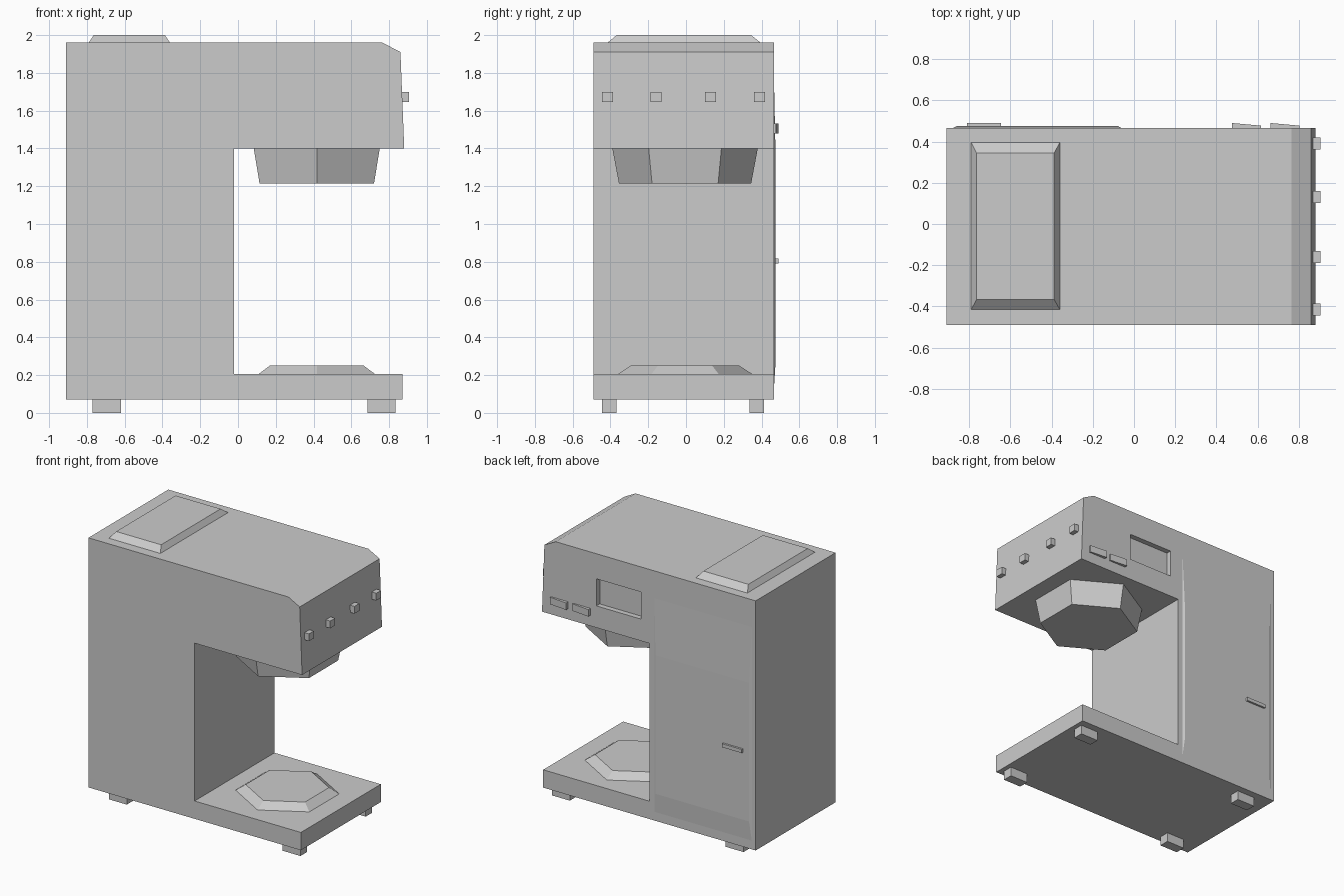
import bpy, bmesh, math

if "Cube" in bpy.data.objects:
    bpy.data.objects.remove(bpy.data.objects["Cube"])


def make(name, verts, faces):
    mesh = bpy.data.meshes.new(name)
    mesh.from_pydata(verts, [], faces)
    bm = bmesh.new()
    bm.from_mesh(mesh)
    bmesh.ops.recalc_face_normals(bm, faces=bm.faces)
    bm.to_mesh(mesh)
    bm.free()
    obj = bpy.data.objects.new(name, mesh)
    bpy.context.collection.objects.link(obj)
    return obj


def loft(name, a, b):
    """Solid between two matching rings of points."""
    n = len(a)
    sides = [(i, (i + 1) % n, n + (i + 1) % n, n + i) for i in range(n)]
    return make(name, a + b, sides + [tuple(range(n)), tuple(range(n, 2 * n))])


def rect(x0, x1, y0, y1, z):
    return [(x0, y0, z), (x1, y0, z), (x1, y1, z), (x0, y1, z)]


def box(name, x0, x1, y0, y1, z0, z1):
    return loft(name, rect(x0, x1, y0, y1, z0), rect(x0, x1, y0, y1, z1))


def hexagon(r, z, cx=0.417, cy=-0.005):
    # corners point along y
    return [(cx + r * math.sin(i * math.pi / 3), cy + r * math.cos(i * math.pi / 3), z)
            for i in range(6)]


Y0, Y1 = -0.49, 0.466

# C-shaped body
profile = [(-0.91, 0.07), (0.87, 0.07), (0.87, 0.205), (-0.02, 0.205), (-0.02, 1.40),
           (0.88, 1.40), (0.86, 1.91), (0.765, 1.96), (-0.91, 1.96)]
body = loft("body", [(x, Y0, z) for x, z in profile], [(x, Y1, z) for x, z in profile])

# Recessed display window
cutter = box("display_cutter", 0.05, 0.424, Y1 - 0.04, Y1 + 0.1, 1.565, 1.77)
cutter.hide_render = True
mod = body.modifiers.new("display_recess", 'BOOLEAN')
mod.operation = 'DIFFERENCE'
mod.solver = 'EXACT'
mod.object = cutter
bpy.context.view_layer.objects.active = body
bpy.ops.object.modifier_apply(modifier=mod.name)
bpy.data.objects.remove(cutter)

# Bevelled lid
loft("water_lid", rect(-0.79, -0.36, -0.415, 0.395, 1.96),
     rect(-0.764, -0.387, -0.367, 0.345, 2.0))

# Filter basket and warming plate
loft("filter_basket", hexagon(0.35, 1.215), hexagon(0.385, 1.40))
loft("warming_plate", hexagon(0.357, 0.205), hexagon(0.287, 0.25))

# Feet
for i, x in enumerate((-0.77, 0.685)):
    for j, y in enumerate((-0.445, 0.335)):
        box(f"foot_{i}{j}", x, x + 0.15, y, y + 0.077, 0, 0.07)

# Knobs on the end of the head
for i, y in enumerate((-0.415, -0.16, 0.13, 0.39)):
    box(f"knob_{i}", 0.85, 0.905, y - 0.029, y + 0.029, 1.645, 1.70)

# Wedge buttons beside the display
for i, x in enumerate((0.475, 0.662)):
    ring = [(x, 0.45), (x + 0.142, 0.45), (x + 0.142, 0.477), (x, 0.49)]
    loft(f"side_button_{i}", [(a, b, 1.48) for a, b in ring], [(a, b, 1.533) for a, b in ring])

# Slightly raised side door and its handle
outer = [(-0.88, 0.12), (-0.06, 0.12), (-0.06, 1.80), (-0.88, 1.80)]
inner = [(-0.86, 0.28), (-0.077, 0.28), (-0.077, 1.33), (-0.86, 1.33)]
loft("side_door", [(x, Y1 - 0.001, z) for x, z in outer], [(x, 0.475, z) for x, z in inner])
box("door_handle", -0.81, -0.645, 0.46, 0.49, 0.79, 0.817)
